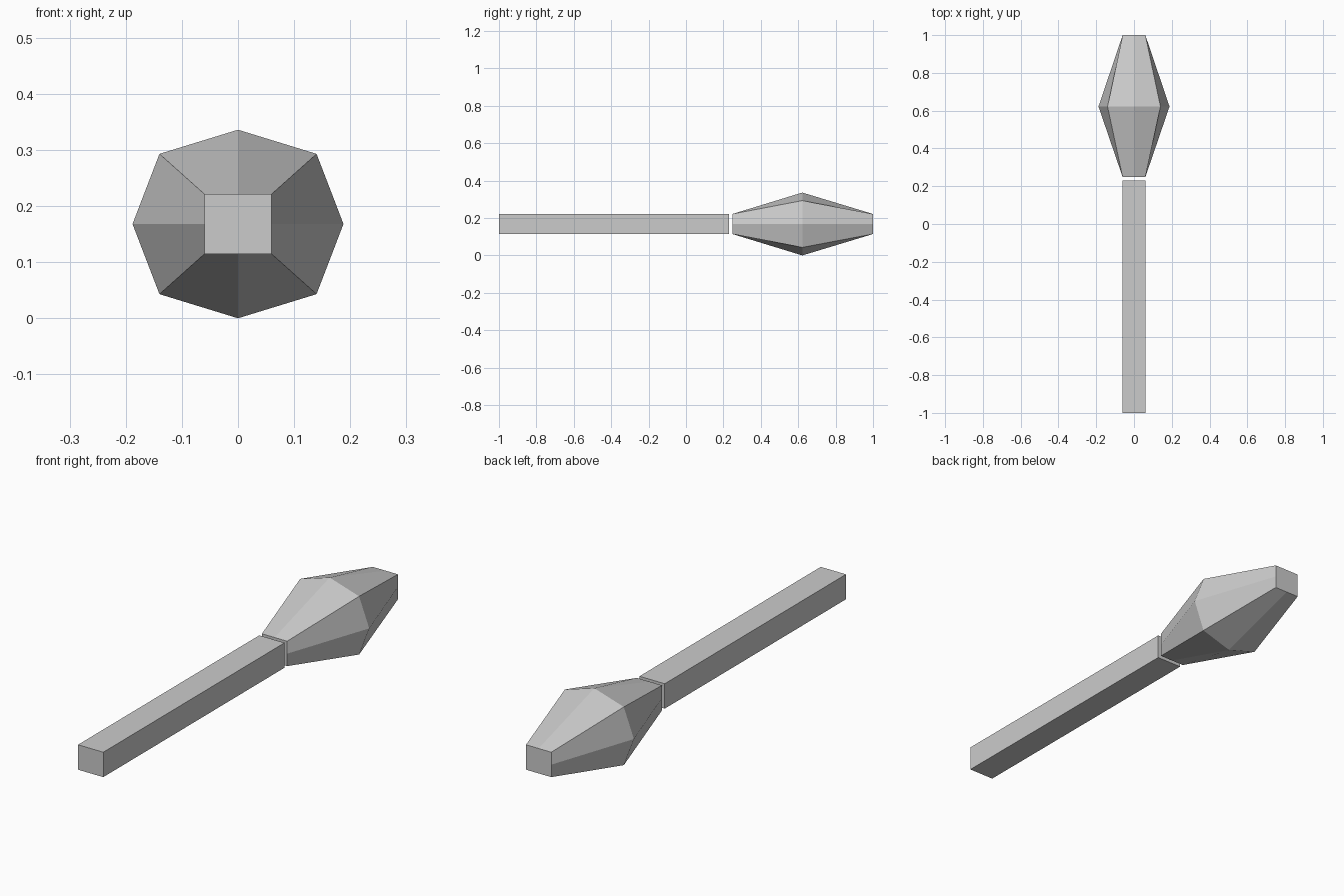
import bpy, bmesh

if "Cube" in bpy.data.objects:
    bpy.data.objects.remove(bpy.data.objects["Cube"])

ZC = 0.168            # height of the long axis
HX, HZ = 0.06, 0.0535  # half size of the square section


def loft(name, rings):
    """Skin a list of (y, [(x, z), ...]) cross-sections and cap both ends."""
    bm = bmesh.new()
    loops = [[bm.verts.new((x, y, ZC + z)) for x, z in pts] for y, pts in rings]
    n = len(loops[0])
    for a, b in zip(loops, loops[1:]):
        for i in range(n):
            j = (i + 1) % n
            bm.faces.new((a[i], a[j], b[j], b[i]))
    bm.faces.new(loops[0])
    bm.faces.new(loops[-1])
    bmesh.ops.recalc_face_normals(bm, faces=bm.faces)
    mesh = bpy.data.meshes.new(name)
    bm.to_mesh(mesh)
    bm.free()
    obj = bpy.data.objects.new(name, mesh)
    bpy.context.collection.objects.link(obj)
    return obj


def eight(side, corner, top):
    """Symmetric eight-point section from side, corner and top reach."""
    cx, cz = corner
    return [(side, 0), (cx, cz), (0, top), (-cx, cz),
            (-side, 0), (-cx, -cz), (0, -top), (cx, -cz)]


# Straight square handle
square = [(HX, HZ), (-HX, HZ), (-HX, -HZ), (HX, -HZ)]
loft("handle", [(-1.0, square), (0.23, square)])

# Bulging faceted head: square ends, octagonal belly
end = eight(HX, (HX, HZ), HZ)
belly = eight(0.188, (0.14, 0.125), 0.168)
loft("head", [(0.248, end), (0.622, belly), (1.0, end)])
